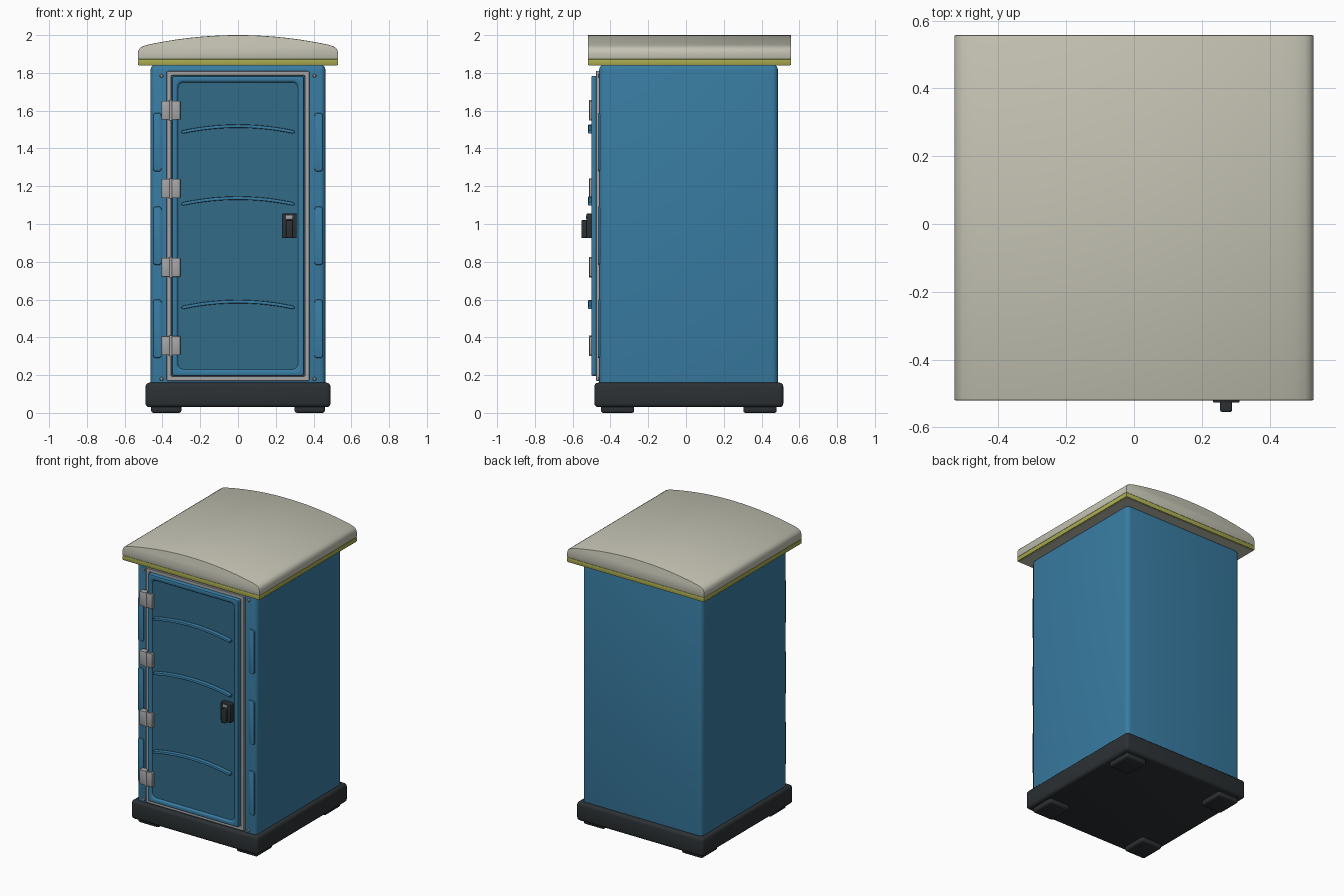
import bpy, bmesh, math
from mathutils import Vector

if "Cube" in bpy.data.objects:
    bpy.data.objects.remove(bpy.data.objects["Cube"])


def material(name, r, g, b):
    m = bpy.data.materials.new(name)
    m.diffuse_color = (r, g, b, 1)
    m.use_nodes = True
    m.node_tree.nodes["Principled BSDF"].inputs["Base Color"].default_value = m.diffuse_color
    return m


BLUE = material("blue_plastic", 0.04, 0.20, 0.36)
PANEL = material("panel_blue", 0.032, 0.145, 0.245)
DARK = material("dark_plastic", 0.025, 0.03, 0.033)
CREAM = material("roof_cream", 0.55, 0.54, 0.45)
LIME = material("trim_lime", 0.40, 0.41, 0.08)
METAL = material("grey_metal", 0.38, 0.38, 0.39)


def finish(name, bm, mat, bevel=0, segments=3):
    bmesh.ops.recalc_face_normals(bm, faces=bm.faces)
    if bevel:
        sharp = [e for e in bm.edges if e.calc_face_angle(0) > 0.7]
        bmesh.ops.bevel(bm, geom=sharp, offset=bevel, segments=segments,
                        profile=0.5, affect='EDGES', clamp_overlap=True)
    me = bpy.data.meshes.new(name)
    bm.to_mesh(me)
    bm.free()
    me.materials.append(mat)
    ob = bpy.data.objects.new(name, me)
    bpy.context.collection.objects.link(ob)
    bpy.ops.object.select_all(action='DESELECT')
    ob.select_set(True)
    bpy.context.view_layer.objects.active = ob
    bpy.ops.object.shade_smooth_by_angle(angle=math.radians(32))
    return ob


def box(name, x, y, z, mat, bevel=0, segments=3):
    """Box from (min, max) pairs."""
    bm = bmesh.new()
    bmesh.ops.create_cube(bm, size=1)
    for v in bm.verts:
        v.co = Vector([(a + b) / 2 + c * (b - a) for (a, b), c in zip((x, y, z), v.co)])
    return finish(name, bm, mat, bevel, segments)


def prism(name, profile, y0, y1, mat, bevel=0):
    """Extrude an xz outline along y."""
    bm = bmesh.new()
    face = bm.faces.new([bm.verts.new((x, y0, z)) for x, z in profile])
    ext = bmesh.ops.extrude_face_region(bm, geom=[face])['geom']
    for v in ext:
        if isinstance(v, bmesh.types.BMVert):
            v.co.y = y1
    return finish(name, bm, mat, bevel, 2)


def rounded_rect(cx, cz, w, h, r, n=5):
    pts = []
    for i, (sx, sz) in enumerate(((1, 1), (-1, 1), (-1, -1), (1, -1))):
        for k in range(n + 1):
            a = math.pi / 2 * (i + k / n)
            pts.append((cx + sx * (w / 2 - r) + r * math.cos(a),
                        cz + sz * (h / 2 - r) + r * math.sin(a)))
    return pts


def loft(name, cx, cz, rings, mat, closed=False):
    """Bridge rounded rectangles (w, h, radius, y); cap the ends or close the loop."""
    bm = bmesh.new()
    loops = [[bm.verts.new((x, y, z)) for x, z in rounded_rect(cx, cz, w, h, r)]
             for w, h, r, y in rings]
    pairs = list(zip(loops, loops[1:])) + ([(loops[-1], loops[0])] if closed else [])
    for a, b in pairs:
        for i in range(len(a)):
            j = (i + 1) % len(a)
            bm.faces.new((a[i], a[j], b[j], b[i]))
    if not closed:
        bm.faces.new(loops[0])
        bm.faces.new(loops[-1])
    return finish(name, bm, mat)


# Skid base, feet and cabin
box("base", (-0.49, 0.49), (-0.485, 0.515), (0.03, 0.16), DARK, 0.02)
for x in (-0.38, 0.38):
    for y in (-0.362, 0.392):
        box("foot", (x - 0.08, x + 0.08), (y - 0.088, y + 0.088), (0, 0.05), DARK, 0.012)
box("cabin", (-0.463, 0.463), (-0.46, 0.487), (0.12, 1.845), BLUE, 0.03, 4)

# Arched roof with trim and soffit
half = [(0.53, 1.872), (0.53, 1.905), (0.527, 1.92), (0.519, 1.932), (0.505, 1.941)]
half += [(x, 2.0 - 0.05 * (x / 0.475) ** 2) for x in [0.475 * (1 - i / 12) for i in range(12)]]
outline = half + [(0, 2.0)] + [(-x, z) for x, z in reversed(half)]
prism("roof", outline, -0.52, 0.557, CREAM, 0.004)
box("roof_trim", (-0.53, 0.53), (-0.52, 0.557), (1.841, 1.873), LIME, 0.004, 2)
box("roof_soffit", (-0.524, 0.524), (-0.514, 0.551), (1.838, 1.85), CREAM)

# Door frame, door rim and recessed panel
DZ = 0.99
loft("door_frame", 0, DZ, [(0.757, 1.642, 0.006, -0.45), (0.757, 1.642, 0.006, -0.473),
                           (0.751, 1.636, 0.006, -0.476), (0.71, 1.595, 0.006, -0.476),
                           (0.704, 1.589, 0.006, -0.45)], METAL, True)
loft("door", 0, DZ, [(0.70, 1.587, 0.012, -0.455), (0.70, 1.587, 0.012, -0.495),
                     (0.696, 1.583, 0.012, -0.499), (0.688, 1.575, 0.012, -0.501),
                     (0.655, 1.54, 0.035, -0.501), (0.648, 1.533, 0.035, -0.499),
                     (0.634, 1.519, 0.03, -0.49)], BLUE)
loft("door_panel", 0, DZ, [(0.632, 1.517, 0.03, -0.488), (0.632, 1.517, 0.03, -0.491)], PANEL)

# Arched ribs across the door
for z in (1.518, 1.137, 0.589):
    xs = [0.298 * (i / 12 - 1) for i in range(25)]
    arc = [(x, z - 0.032 * (x / 0.298) ** 2) for x in xs]
    prism("door_rib", [(x, c + 0.009) for x, c in arc] +
          [(x, c - 0.009) for x, c in reversed(arc)], -0.518, -0.485, BLUE, 0.005)

# Hinges: two leaves and a pin
for z in (1.602, 1.188, 0.77, 0.356):
    for x in (-0.383, -0.328):
        box("hinge_leaf", (x - 0.0225, x + 0.0225), (-0.511, -0.47), (z - 0.05, z + 0.05), METAL, 0.003, 2)
    bm = bmesh.new()
    bmesh.ops.create_cone(bm, cap_ends=True, segments=16, radius1=0.009, radius2=0.009, depth=0.108)
    bmesh.ops.translate(bm, verts=bm.verts, vec=(-0.3555, -0.505, z))
    finish("hinge_pin", bm, METAL)

# Latch handle with indicator
box("latch_plate", (0.233, 0.311), (-0.527, -0.485), (0.925, 1.055), DARK, 0.005)
box("latch_grip", (0.254, 0.289), (-0.554, -0.52), (0.926, 1.02), DARK, 0.005)
box("latch_indicator", (0.254, 0.288), (-0.53, -0.52), (1.027, 1.045), METAL, 0.002, 2)

# Raised side bars and corner screws on the cabin front
for s in (-1, 1):
    for z in (1.433, 0.938, 0.445):
        loft("front_bar", s * 0.427, z, [(0.046, 0.31, 0.016, -0.445), (0.046, 0.31, 0.016, -0.46),
                                         (0.042, 0.306, 0.015, -0.465),
                                         (0.034, 0.298, 0.012, -0.467)], BLUE)
    for z in (1.785, 0.18):
        loft("screw", s * 0.405, z, [(0.02, 0.02, 0.0099, -0.45), (0.02, 0.02, 0.0099, -0.463),
                                     (0.013, 0.013, 0.0064, -0.467)], METAL)
